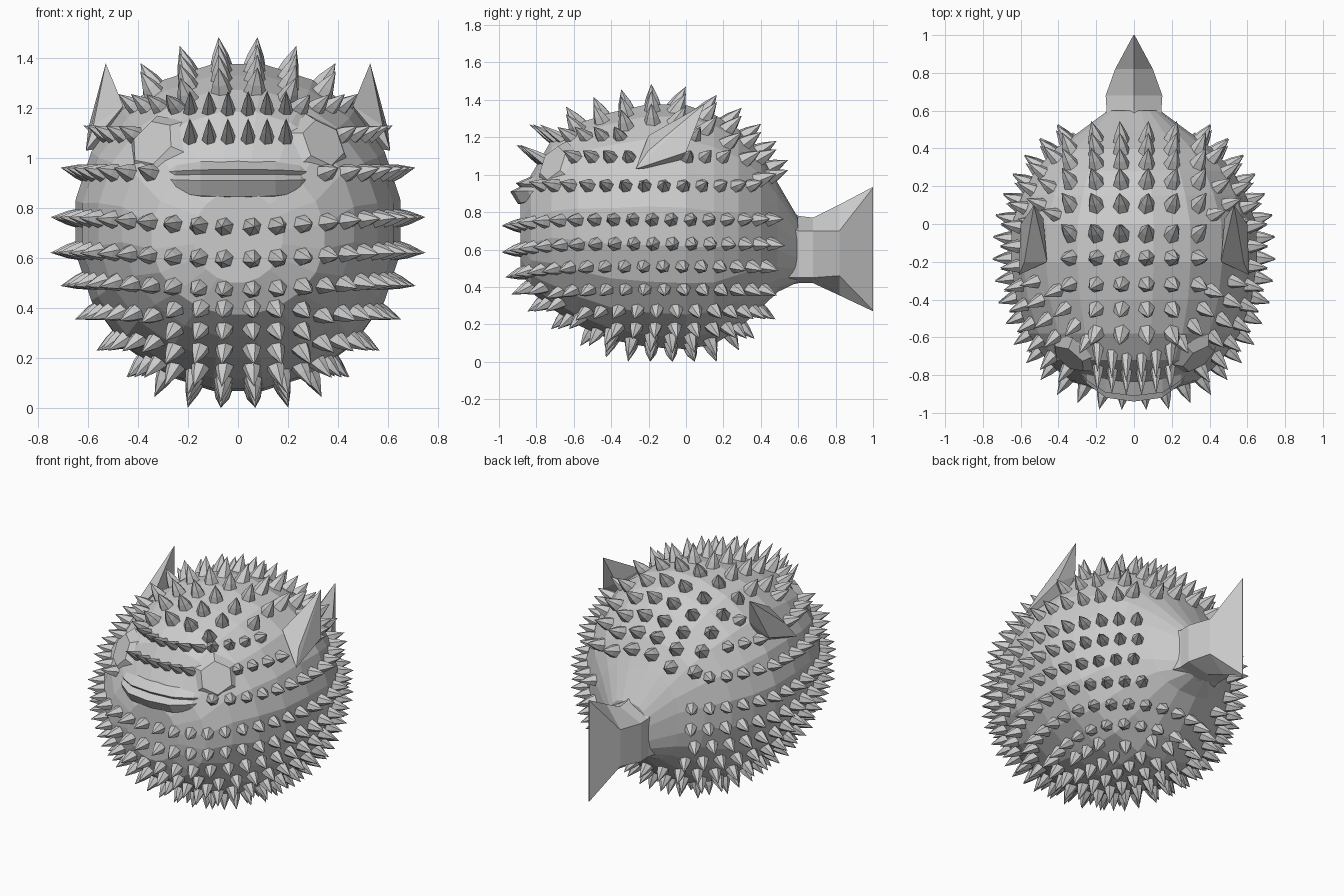
import bpy, bmesh, math
from mathutils import Vector
from mathutils.bvhtree import BVHTree

if "Cube" in bpy.data.objects:
    bpy.data.objects.remove(bpy.data.objects["Cube"])

grey = bpy.data.materials.new("warm_grey")
grey.diffuse_color = (0.6, 0.6, 0.6, 1)
grey.use_nodes = True
grey.node_tree.nodes["Principled BSDF"].inputs["Base Color"].default_value = grey.diffuse_color


def finish(name, bm):
    bmesh.ops.recalc_face_normals(bm, faces=bm.faces)
    mesh = bpy.data.meshes.new(name)
    bm.to_mesh(mesh)
    mesh.materials.append(grey)
    ob = bpy.data.objects.new(name, mesh)
    bpy.context.collection.objects.link(ob)
    return ob


def loft(name, sections):
    """Skin closed loops of equal length and cap both ends."""
    bm = bmesh.new()
    loops = [[bm.verts.new(p) for p in s] for s in sections]
    n = len(loops[0])
    for a, b in zip(loops, loops[1:]):
        for i in range(n):
            j = (i + 1) % n
            bm.faces.new((a[i], a[j], b[j], b[i]))
    bm.faces.new(loops[0])
    bm.faces.new(loops[-1][::-1])
    bmesh.ops.recalc_face_normals(bm, faces=bm.faces)
    tree = BVHTree.FromBMesh(bm)
    finish(name, bm)
    return tree


def power(v, e):
    return math.copysign(abs(v) ** e, v)


# Round body: y, half width, top, bottom, squareness exponent
SIDES = 20
rows = [(-.885, .18, .87, .50, 1), (-.83, .35, 1.0, .37, 1), (-.72, .47, 1.19, .28, 1),
        (-.58, .565, 1.28, .19, 1), (-.40, .63, 1.34, .11, 1), (-.20, .66, 1.385, .07, 1),
        (0, .655, 1.38, .06, 1), (.15, .60, 1.33, .085, 1), (.28, .53, 1.25, .17, 1),
        (.40, .42, 1.12, .28, .95), (.49, .29, .96, .37, .8), (.60, .14, .77, .425, .7)]
sections = []
for y, w, top, bot, e in rows:
    mid, h = (top + bot) / 2, (top - bot) / 2
    angles = [(i + .5) * math.tau / SIDES for i in range(SIDES)]
    sections.append([(w * power(math.sin(a), e), y, mid + h * power(math.cos(a), e)) for a in angles])
body = loft("body", sections)

# Wedge tail fin: y, half width, top, upper side, lower side, bottom
tail = [(.55, .16, .82, .72, .45, .41), (.60, .145, .78, .70, .45, .42),
        (.68, .15, .77, .70, .45, .42), (.82, .10, .84, .70, .46, .355),
        (1.0, .003, .935, .93, .275, .27)]
loft("tail_fin", [[(0, y, t), (w, y, a), (w, y, b), (0, y, c), (-w, y, b), (-w, y, a)]
                  for y, w, t, a, b, c in tail])

# Mouth: two lips with a crease that closes at the corners, sinking into the cheeks
lip = [(-.66, 1.03), (-.83, .99), (-.91, .955), (-.89, .935), (-.94, .91), (-.90, .845), (-.70, .83)]
mouth = []
for x in (-.31, -.25, -.15, 0, .15, .25, .31):
    f = 1 - abs(x / .32) ** 3
    mouth.append([(x, -.74 + (y + .74) * f if y < -.74 else y, .925 + (z - .925) * (.55 + .45 * f))
                  for y, z in lip])
loft("mouth", mouth)

# Side fins and flat eye mounds
fin = [(.53, .10, 1.38), (.60, 0, 1.12), (.61, -.27, 1.03), (.58, -.2, 1.13),
       (.46, -.2, 1.21), (.48, .03, 1.2), (.5, -.05, 1.05)]
for side, label in ((1, "right"), (-1, "left")):
    bm = bmesh.new()
    for x, y, z in fin:
        bm.verts.new((side * x, y, z))
    bmesh.ops.convex_hull(bm, input=bm.verts)
    finish(label + "_fin", bm)

    bm = bmesh.new()
    out = Vector((side * .55, -.72, .42)).normalized()
    u = out.orthogonal().normalized()
    v = out.cross(u)
    c = Vector((side * .34, -.71, 1.06))
    for r, h in ((.15, -.04), (.10, .005)):
        for i in range(6):
            a = i * math.tau / 6
            bm.verts.new(c + out * h + (u * math.cos(a) + v * math.sin(a)) * r)
    bmesh.ops.convex_hull(bm, input=bm.verts)
    finish(label + "_eye_mound", bm)


def spikes(name, items, sides=6):
    """Thorn-shaped spikes from (base, direction, length, radius), mirrored across x."""
    bm = bmesh.new()
    for base, d, length, r in items:
        for s in (1, -1):
            p = Vector((base.x * s, base.y, base.z))
            n = Vector((d.x * s, d.y, d.z)).normalized()
            tip = p + n * length
            tip.z, tip.y = max(tip.z, 0), max(tip.y, -1)
            u = n.cross(Vector((0, 0, 1)) if abs(n.z) < .8 else Vector((0, 1, 0))).normalized()
            v = n.cross(u)
            rings = []
            for h, k in ((-.02, 1), (.35 * length, .66)):
                rings.append([bm.verts.new(p + n * h + (u * math.cos(a) + v * math.sin(a)) * r * k)
                              for a in ((i + .25) * math.tau / sides for i in range(sides))])
            top = bm.verts.new(tip)
            low, high = rings
            for i in range(sides):
                j = (i + 1) % sides
                bm.faces.new((low[i], low[j], high[j], high[i]))
                bm.faces.new((high[i], high[j], top))
            bm.faces.new(low[::-1])
    return finish(name, bm)


def outward(p, flatten=1.0):
    return Vector((p.x, (p.y + .14) * .85, (p.z - .72) * flatten))


# Spike rings around the flanks, evenly spaced along each outline, sagging at the front
ring_spikes = []
for z in (1.20, 1.09, .94, .76, .63, .51, .39, .28, .19):
    travelled, target, last = 0, .055, None
    for i in range(1501):
        a = -math.pi / 2 + math.pi * i / 1500
        sag = .035 * max(0, -math.sin(a)) ** 6 if z < .8 else 0
        hit = body.ray_cast(Vector((0, -.14, z - sag)), Vector((math.cos(a), math.sin(a), 0)))[0]
        if hit is None:
            continue
        if last is not None:
            travelled += (hit - last).length
        last = hit
        if travelled < target:
            continue
        target += .104
        x, y = hit.x, hit.y
        at_tail = y > .41 and z < 1 and x < .34 and z > .35
        at_mouth = .9 < z < 1 and y < -.6 and x < .32
        at_face = z > 1 and y < -.62 and x < .46
        at_chin = z < .45 and y < -.3 and x < .3
        at_fin = z > 1 and -.28 < y < .0 and x > .4
        at_rear = z > .9 and y > .05 and x < .39
        if not (at_tail or at_mouth or at_face or at_chin or at_fin or at_rear):
            ring_spikes.append((hit, outward(hit, .65), .1, .043))
spikes("flank_spikes", ring_spikes)

# Columns of spikes below the mouth
chin_spikes = []
for x in (.055, .15, .25):
    for z in (.40, .32, .24, .165):
        hit = body.ray_cast(Vector((x, -3, z)), Vector((0, 1, 0)))[0]
        if hit:
            chin_spikes.append((hit, outward(hit, .8), .1, .043))
spikes("chin_spikes", chin_spikes)

# Spike rows over the back, the rear ones leaning to the tail
top_spikes = []
for x in (.067, .20, .335, .45):
    for y in (-.58, -.45, -.32, -.18, -.05, .10, .22, .315, .39, .445):
        hit = body.ray_cast(Vector((x, y, 3)), Vector((0, 0, -1)))[0]
        if hit and hit.z > (1.235 if y < 0 or x > .4 else .93):
            lean = .25 if y > -.1 else 0
            top_spikes.append((hit, outward(hit) + Vector((0, lean, 0)), .11, .05))
spikes("back_spikes", top_spikes)

# Spike rows under the belly
belly_spikes = []
for x in (.06, .175, .29):
    for k in range(8):
        hit = body.ray_cast(Vector((x, -.50 + .105 * k, -3)), Vector((0, 0, 1)))[0]
        if hit and hit.z < .15:
            belly_spikes.append((hit, outward(hit), .1, .043))
spikes("belly_spikes", belly_spikes)

# Slender raised spikes on the forehead
brow_spikes = []
for x in (.04, .115, .19):
    for z in (1.08, 1.19):
        hit = body.ray_cast(Vector((x, -3, z)), Vector((0, 1, 0)))[0]
        if hit:
            brow_spikes.append((hit, Vector((x * .1, -.8, .5)), .15, .033))
spikes("forehead_spikes", brow_spikes)
